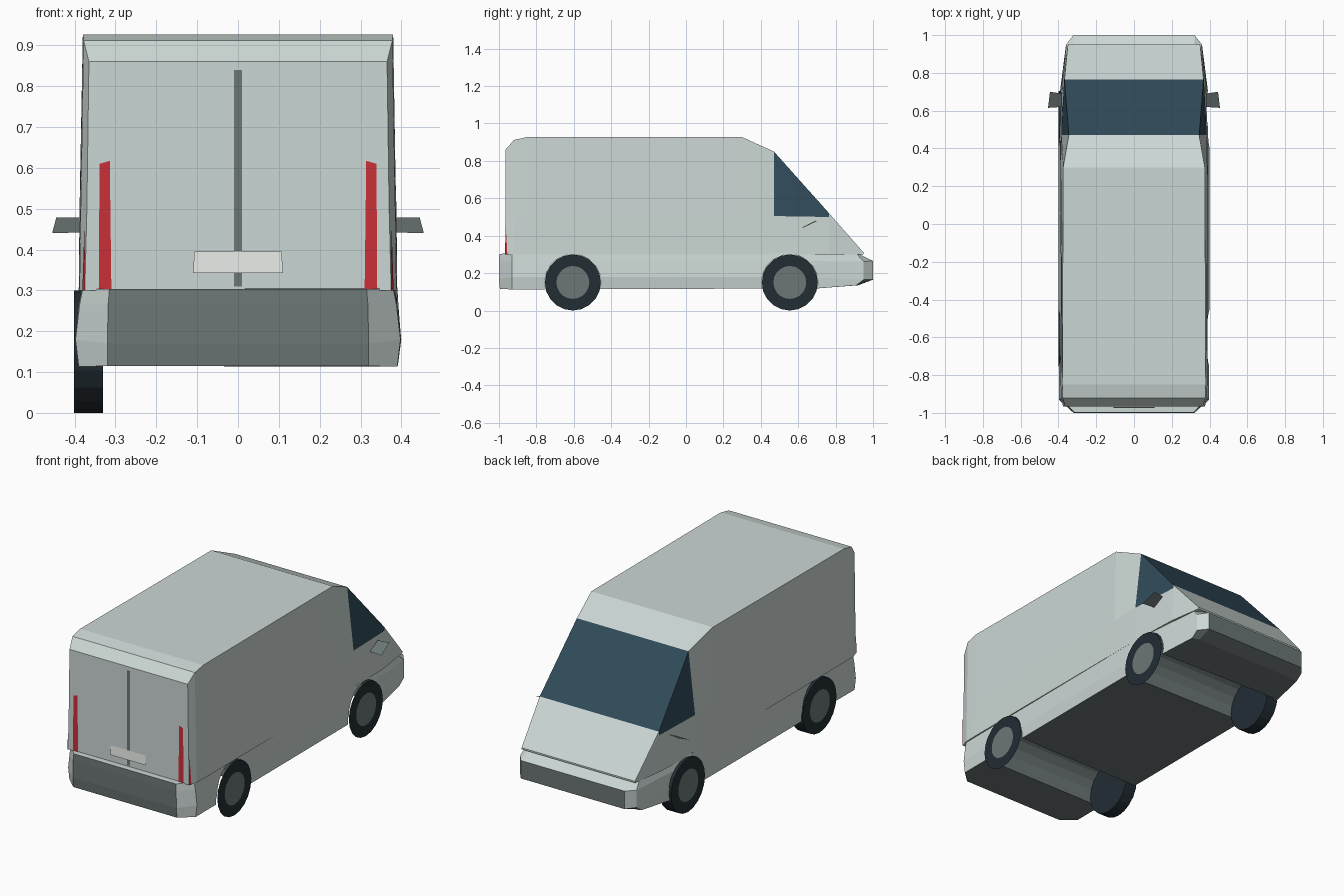
import bpy, bmesh, math
from mathutils import Vector

if "Cube" in bpy.data.objects:
    bpy.data.objects.remove(bpy.data.objects["Cube"], do_unlink=True)


def material(name, rgb):
    m = bpy.data.materials.new(name)
    m.use_nodes = True
    m.diffuse_color = (*rgb, 1)
    m.node_tree.nodes["Principled BSDF"].inputs["Base Color"].default_value = (*rgb, 1)
    return m


PAINT = material("pale_grey_paint", (0.6, 0.68, 0.66))
TRIM = material("dark_grey_trim", (0.15, 0.18, 0.18))
GLASS = material("blue_glass", (0.03, 0.07, 0.1))
RUBBER = material("black_rubber", (0.016, 0.026, 0.034))
RED = material("red_lamp", (0.6, 0.03, 0.04))
WHITE = material("white_plate", (0.9, 0.92, 0.9))


def finish(name, bm, mats, rule=None):
    bmesh.ops.recalc_face_normals(bm, faces=bm.faces)
    if rule:
        for f in bm.faces:
            f.material_index = rule(f.calc_center_median(), f.normal)
    me = bpy.data.meshes.new(name)
    bm.to_mesh(me)
    bm.free()
    for m in mats:
        me.materials.append(m)
    ob = bpy.data.objects.new(name, me)
    bpy.context.collection.objects.link(ob)
    return ob


def loft(name, rings, mats, rule=None):
    """Skin closed rings of equal length and cap both ends."""
    bm = bmesh.new()
    vs = [[bm.verts.new(p) for p in r] for r in rings]
    n = len(vs[0])
    for a, b in zip(vs, vs[1:]):
        for i in range(n):
            j = (i + 1) % n
            bm.faces.new((a[i], a[j], b[j], b[i]))
    bm.faces.new(vs[0])
    bm.faces.new(vs[-1])
    return finish(name, bm, mats, rule)


def panel(name, pts, mat):
    bm = bmesh.new()
    bm.faces.new([bm.verts.new(p) for p in pts])
    return finish(name, bm, [mat])


def mirrored(half):
    return half + [(-x, y, z) for x, y, z in reversed(half)]


def disc(name, x, y, r, mat, depth=0, sides=20):
    """Wheel part on the x axis; a depth of zero gives a flat disc."""
    bm = bmesh.new()
    ring = [(x, y + r * math.cos(t), 0.15 + r * math.sin(t))
            for t in (math.tau * i / sides for i in range(sides))]
    face = bm.faces.new([bm.verts.new(p) for p in ring])
    if depth:
        new = bmesh.ops.extrude_face_region(bm, geom=[face], use_keep_orig=True)["geom"]
        moved = [v for v in new if isinstance(v, bmesh.types.BMVert)]
        bmesh.ops.translate(bm, verts=moved, vec=Vector((depth, 0, 0)))
    return finish(name, bm, [mat])


# Upper body: stations along y as (y, top z, top x, middle z, middle x, bottom x)
stations = [
    (-0.965, 0.86, 0.365, 0.5, 0.37, 0.375),
    (-0.92, 0.912, 0.378, 0.5, 0.385, 0.388),
    (-0.85, 0.927, 0.38, 0.5, 0.387, 0.39),
    (0.3, 0.927, 0.375, 0.5, 0.388, 0.39),
    (0.47, 0.85, 0.345, 0.505, 0.385, 0.39),
    (0.765, 0.52, 0.368, 0.5, 0.37, 0.378),
    (0.95, 0.309, 0.35, 0.306, 0.35, 0.35),
]
loft("upper_body",
     [mirrored([(xb, y, 0.3), (xm, y, zm), (xt, y, zt)])
      for y, zt, xt, zm, xm, xb in stations],
     [PAINT, GLASS],
     lambda c, n: int(0.5 < c.y < 0.7 and c.z > 0.5))

# Lower body: level outlines, dark on the bumper faces and floor
levels = [
    [(0.32, -0.995, 0.115), (0.39, -0.93, 0.113), (0.392, 0.7, 0.118), (0.36, 0.91, 0.135), (0.32, 0.92, 0.135)],
    [(0.32, -1, 0.17), (0.398, -0.93, 0.18), (0.4, 0.6, 0.18), (0.36, 0.95, 0.165), (0.32, 1, 0.165)],
    [(0.318, -1, 0.265), (0.388, -0.93, 0.265), (0.393, 0.55, 0.265), (0.36, 0.95, 0.262), (0.32, 1, 0.265)],
    [(0.315, -0.998, 0.303), (0.38, -0.93, 0.305), (0.39, 0.5, 0.307), (0.35, 0.91, 0.305), (0.32, 0.92, 0.305)],
]
lower = loft("lower_body", [mirrored(h) for h in levels], [PAINT, TRIM],
             lambda c, n: int(n.z < -0.8 or (abs(n.y) > 0.8 or n.z < -0.5)
                              and c.z < 0.29 and abs(c.x) < 0.05))

# Wheel arches run through the full width
for y in (-0.605, 0.555):
    cutter = disc("arch_cutter", -0.6, y, 0.151, TRIM, 1.2)
    cutter.hide_render = True
    mod = lower.modifiers.new("arch", "BOOLEAN")
    mod.operation = "DIFFERENCE"
    mod.solver = "EXACT"
    mod.material_mode = "TRANSFER"
    mod.object = cutter
    bpy.context.view_layer.objects.active = lower
    bpy.ops.object.modifier_apply(modifier=mod.name)
    bpy.data.objects.remove(cutter, do_unlink=True)

# Wheels: solid on one side, flat discs on the other
for end, y in (("rear", -0.605), ("front", 0.555)):
    disc(f"{end}_right_tyre", -0.401, y, 0.15, RUBBER, 0.07)
    disc(f"{end}_right_hub", -0.403, y, 0.088, TRIM)
    disc(f"{end}_left_tyre", 0.401, y, 0.15, RUBBER)
    disc(f"{end}_left_hub", 0.403, y, 0.088, TRIM)

# Rear door details
panel("door_seam", [(-0.01, -0.967, 0.31), (0.01, -0.967, 0.31),
                    (0.01, -0.967, 0.84), (-0.01, -0.967, 0.84)], TRIM)
panel("number_plate", [(-0.11, -0.973, 0.343), (0.11, -0.973, 0.343),
                       (0.107, -0.969, 0.395), (-0.107, -0.969, 0.395)], WHITE)

# Lamps and mirrors on both sides
for side, s in (("left", 1), ("right", -1)):
    panel(f"{side}_tail_lamp", [(s * 0.31, -0.968, 0.3), (s * 0.341, -0.968, 0.3),
                                (s * 0.339, -0.968, 0.61), (s * 0.314, -0.968, 0.617)], RED)
    panel(f"{side}_corner_lamp", [(s * 0.374, -0.968, 0.3), (s * 0.381, -0.955, 0.3),
                                  (s * 0.376, -0.964, 0.46)], RED)
    panel(f"{side}_mirror", [(s * 0.38, 0.62, 0.442), (s * 0.455, 0.615, 0.44),
                             (s * 0.445, 0.7, 0.478), (s * 0.38, 0.69, 0.478)], TRIM)
